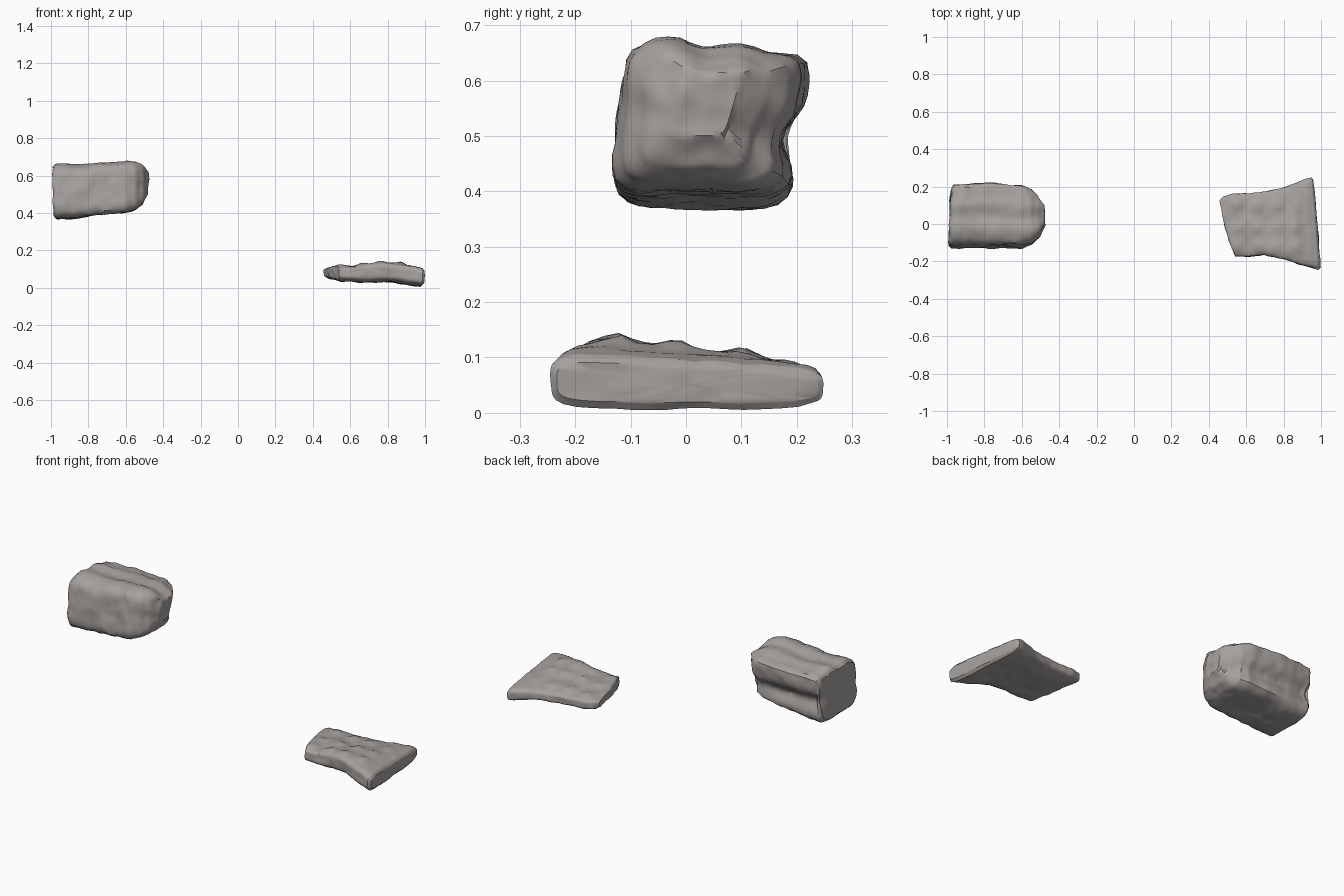
import bpy, bmesh, math
from mathutils import Vector, noise

if "Cube" in bpy.data.objects:
    bpy.data.objects.remove(bpy.data.objects["Cube"])

stone = bpy.data.materials.new("warm grey stone")
stone.diffuse_color = (0.38, 0.355, 0.34, 1)
stone.use_nodes = True
stone.node_tree.nodes["Principled BSDF"].inputs["Base Color"].default_value = stone.diffuse_color


def sample(stations, t):
    """Linear blend between neighbouring stations, t in 0..1."""
    f = t * (len(stations) - 1)
    i = min(int(f), len(stations) - 2)
    k = f - i
    return [a + (b - a) * k for a, b in zip(stations[i], stations[i + 1])]


def sweep_stone(name, stations, power, lean, rough, sculpt, steps=54, sides=56):
    """Loft rounded box sections.
    Station: front x, front y, back x, back y, bottom, front top, back top."""
    bm = bmesh.new()

    def ring(t, shrink):
        xf, yf, xb, yb, zb, ztf, ztb = sample(stations, t)
        verts = []
        for j in range(sides):
            a = 2 * math.pi * (j + 0.5) / sides
            c, s = math.cos(a), math.sin(a)
            # even spacing round a squarish superellipse
            r = (abs(c) ** power + abs(s) ** power) ** (-1 / power)
            u, v = c * r * shrink, s * r * shrink
            k = (u + 1) / 2
            top = ztf + (ztb - ztf) * k
            z = (zb + top) / 2 + v * (top - zb) / 2
            verts.append(bm.verts.new((xf + (xb - xf) * k,
                                       yf + (yb - yf) * k + lean * v, z)))
        return verts

    # concentric end rings, then the body
    ends = [0.12, 0.35, 0.58, 0.8]
    rings = [ring(0, s) for s in ends]
    rings += [ring(i / steps, 1) for i in range(steps + 1)]
    rings += [ring(1, s) for s in reversed(ends)]
    for a, b in zip(rings, rings[1:]):
        for j in range(sides):
            k = (j + 1) % sides
            bm.faces.new((a[j], a[k], b[k], b[j]))
    bm.faces.new(rings[0])
    bm.faces.new(rings[-1])
    bmesh.ops.recalc_face_normals(bm, faces=bm.faces)
    bm.normal_update()

    # carved features and weathered surface
    moves = []
    for v in bm.verts:
        n = v.normal.copy()
        p = v.co
        d = rough * (noise.noise(p * 9) + 0.6 * noise.noise(p * 24))
        moves.append(n * (d + sculpt(p, n)))
    for v, m in zip(bm.verts, moves):
        v.co += m

    mesh = bpy.data.meshes.new(name)
    bm.to_mesh(mesh)
    bm.free()
    ob = bpy.data.objects.new(name, mesh)
    bpy.context.collection.objects.link(ob)
    mesh.materials.append(stone)
    bpy.ops.object.select_all(action='DESELECT')
    ob.select_set(True)
    bpy.context.view_layer.objects.active = ob
    bpy.ops.object.shade_smooth_by_angle(angle=math.radians(35))
    return ob


def bell(d, w):
    return math.exp(-(d / w) ** 2)


# Thick block: groove along its back, shallow ribs on top
def block_detail(p, n):
    d = 0
    if n.y > 0.3:
        d -= 0.035 * bell(p.z - 0.49, 0.045) * n.y
    if n.z > 0.4:
        d += 0.005 * math.cos((p.y - 0.1) * 2 * math.pi / 0.12)
    return d


block = [
    (-0.990, -0.110, -0.980, 0.190, 0.385, 0.645, 0.630),
    (-0.975, -0.120, -0.965, 0.205, 0.368, 0.662, 0.645),
    (-0.900, -0.122, -0.900, 0.208, 0.370, 0.662, 0.650),
    (-0.800, -0.122, -0.800, 0.212, 0.382, 0.660, 0.650),
    (-0.700, -0.122, -0.700, 0.208, 0.392, 0.672, 0.650),
    (-0.600, -0.120, -0.600, 0.200, 0.405, 0.682, 0.652),
    (-0.550, -0.105, -0.550, 0.180, 0.415, 0.675, 0.645),
    (-0.510, -0.070, -0.510, 0.140, 0.445, 0.650, 0.630),
    (-0.480, -0.015, -0.480, 0.085, 0.500, 0.620, 0.610),
]
sweep_stone("thick_block", block, 6, 0.015, 0.009, block_detail)


# Flared slab: rows of knobs on top
knobs = [(x, y) for x in (0.55, 0.66, 0.76, 0.87) for y in (-0.12, -0.02, 0.1)]


def slab_detail(p, n):
    if abs(n.z) < 0.5:
        return 0
    d = sum(bell(math.hypot((p.x - x) * 0.8, p.y - y), 0.026) for x, y in knobs)
    return (0.013 if n.z > 0 else 0.006) * d


slab = [
    (0.490, -0.030, 0.456, 0.125, 0.060, 0.105, 0.100),
    (0.510, -0.090, 0.475, 0.148, 0.048, 0.115, 0.105),
    (0.540, -0.175, 0.540, 0.160, 0.040, 0.118, 0.102),
    (0.610, -0.178, 0.610, 0.166, 0.036, 0.122, 0.100),
    (0.700, -0.164, 0.700, 0.175, 0.032, 0.130, 0.098),
    (0.790, -0.185, 0.780, 0.186, 0.032, 0.142, 0.096),
    (0.870, -0.212, 0.850, 0.208, 0.026, 0.136, 0.094),
    (0.950, -0.232, 0.920, 0.238, 0.014, 0.120, 0.088),
    (0.985, -0.242, 0.950, 0.248, 0.008, 0.108, 0.080),
    (0.996, -0.232, 0.958, 0.238, 0.020, 0.095, 0.070),
]
sweep_stone("flared_slab", slab, 5, 0.0, 0.007, slab_detail)
